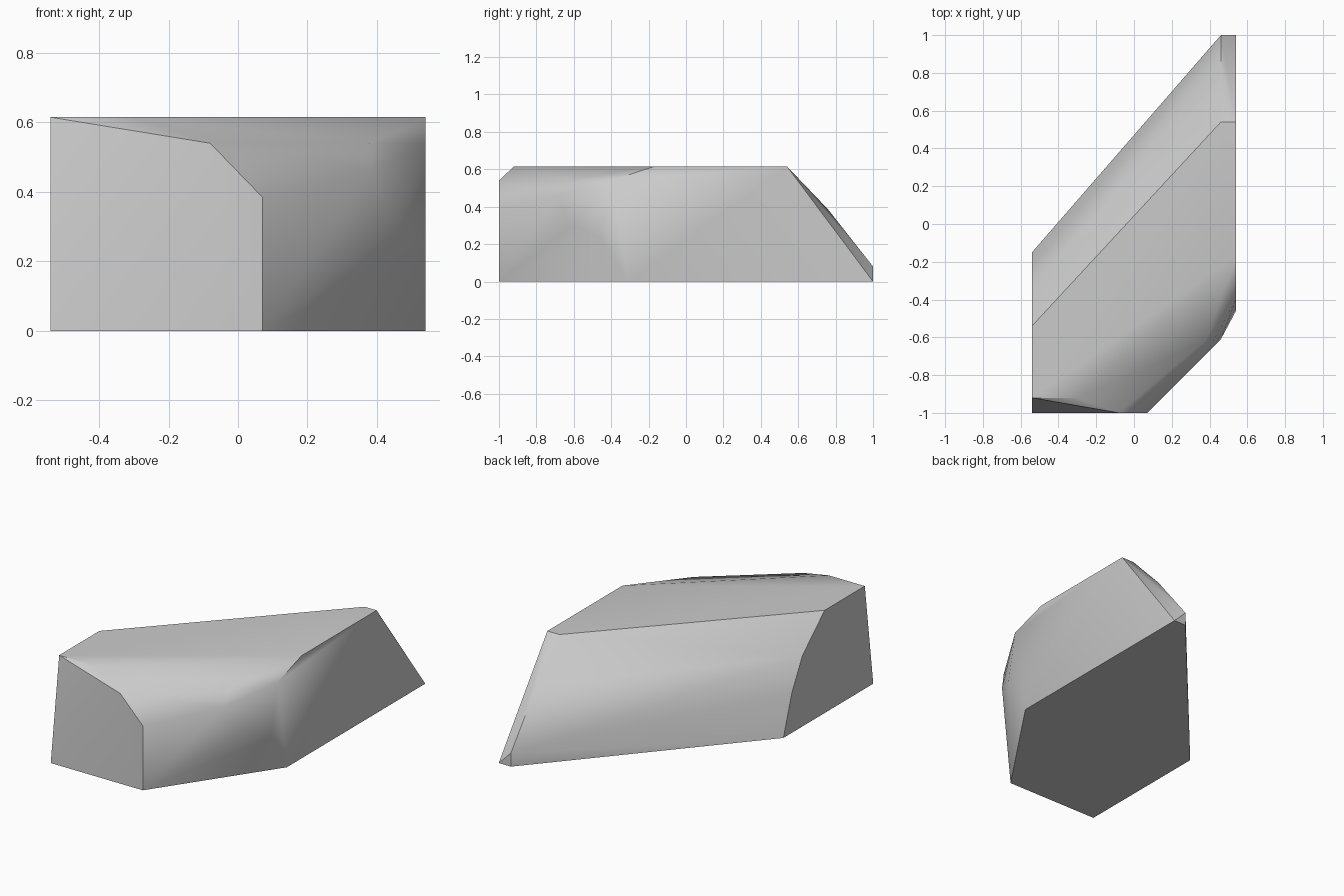
import bpy
import bmesh
import math

cube = bpy.data.objects.get("Cube")
if cube:
    bpy.data.objects.remove(cube, do_unlink=True)

LEFT, RIGHT, TOP = -0.54, 0.54, 0.615
RIDGE = 0.46

# Rounded back slope: (y, z) profiles at its two ends
back_left = [(-0.15, 0), (-0.23, 0.24), (-0.33, 0.424), (-0.54, TOP)]
back_right = [(1, 0), (1, 0.08), (0.76, 0.385), (0.54, TOP)]
points = [(LEFT, y, z) for y, z in back_left]
points += [(RIDGE, y, z) for y, z in back_right]

# Flat right side
side = [(1, 0), (0.54, TOP), (-0.17, TOP), (-0.40, 0.54), (-0.46, 0.235), (-0.31, 0)]
points += [(RIGHT, y, z) for y, z in side]

# Front face and the front of the top
points += [(LEFT, -1, 0), (0.07, -1, 0), (0.07, -1, 0.385), (-0.08, -1, 0.54),
           (LEFT, -0.92, TOP), (-0.3, -0.92, TOP)]

# Worn front right corner
points += [(0.38, -0.69, 0.46), (0.46, -0.61, 0.30), (0.38, -0.615, 0.54)]

# Wrap the corners into one solid block and merge its flat faces
bm = bmesh.new()
for p in points:
    bm.verts.new(p)
bmesh.ops.convex_hull(bm, input=bm.verts)
bmesh.ops.dissolve_limit(bm, angle_limit=math.radians(0.5),
                         verts=bm.verts, edges=bm.edges)
bmesh.ops.recalc_face_normals(bm, faces=bm.faces)
mesh = bpy.data.meshes.new("stone_block")
bm.to_mesh(mesh)
bm.free()

stone = bpy.data.objects.new("stone_block", mesh)
bpy.context.collection.objects.link(stone)

# Plain grey stone
grey = bpy.data.materials.new("stone_grey")
grey.use_nodes = True
colour = (0.6, 0.6, 0.6, 1)
grey.diffuse_color = colour
grey.node_tree.nodes["Principled BSDF"].inputs["Base Color"].default_value = colour
mesh.materials.append(grey)

# Soft worn edges, crisp cut edges
bpy.ops.object.select_all(action="DESELECT")
stone.select_set(True)
bpy.context.view_layer.objects.active = stone
bpy.ops.object.shade_smooth_by_angle(angle=math.radians(40))
